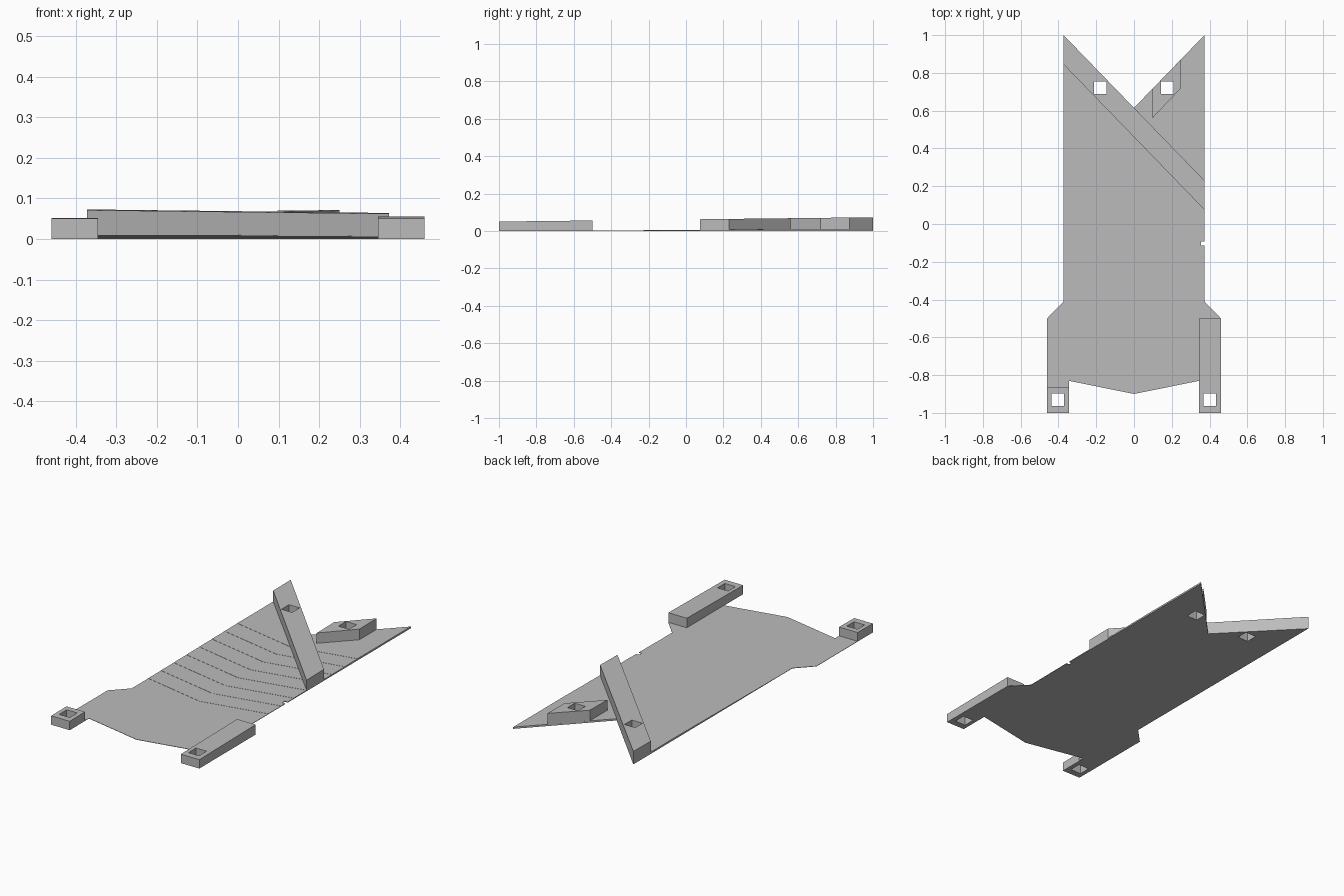
import bpy
import bmesh

if "Cube" in bpy.data.objects:
    bpy.data.objects.remove(bpy.data.objects["Cube"])

grey = bpy.data.materials.new("plain grey")
grey.use_nodes = True
grey.diffuse_color = (0.5, 0.5, 0.5, 1)
grey.node_tree.nodes["Principled BSDF"].inputs["Base Color"].default_value = (0.5, 0.5, 0.5, 1)


def bar_top(y):
    """Height of the gently rising plane shared by all raised bars."""
    return 0.0615 + 0.0115 * y


def prism(name, outline, bottom, top):
    """Extrude an outline; top is a height or a function of y."""
    bm = bmesh.new()
    base = bm.faces.new([bm.verts.new((x, y, bottom)) for x, y in outline])
    extruded = bmesh.ops.extrude_face_region(bm, geom=[base])["geom"]
    for v in extruded:
        if isinstance(v, bmesh.types.BMVert):
            v.co.z = top(v.co.y) if callable(top) else top
    bmesh.ops.recalc_face_normals(bm, faces=bm.faces)
    mesh = bpy.data.meshes.new(name)
    bm.to_mesh(mesh)
    bm.free()
    mesh.materials.append(grey)
    obj = bpy.data.objects.new(name, mesh)
    bpy.context.scene.collection.objects.link(obj)
    return obj


def box_outline(x0, x1, y0, y1):
    return [(x0, y0), (x1, y0), (x1, y1), (x0, y1)]


W, F, L = 0.373, 0.46, 0.345   # body half width, foot outer and inner edges
parts = []

# Base plate with two feet, pointed front and forked back
right_half = [(0, -0.9), (L, -0.83), (L, -1), (F, -1), (F, -0.5),
              (W, -0.41), (W, 1)]
left_half = [(-x, y) for x, y in reversed(right_half[1:])]
parts.append(prism("base_plate", right_half + [(0, 0.615)] + left_half, 0, 0.002))

# Thin chevron layers that step up towards the back
for i in range(8):
    y = -0.34 + 0.113 * i
    z = 0.002 + 0.001 * i
    outline = [(-W, y + 0.076), (0, y), (W, y + 0.076),
               (W, 1), (0, 0.615), (-W, 1)]
    parts.append(prism(f"chevron_layer_{i + 1}", outline, z, z + 0.001))

# Raised bars and blocks
parts += [
    prism("diagonal_bar", [(-W, 0.845), (W, 0.075), (W, 0.23), (0, 0.615), (-W, 1)],
          0.005, bar_top),
    prism("back_block", [(0.097, 0.56), (0.25, 0.72), (0.25, 0.873), (0.097, 0.715)],
          0.005, bar_top),
    prism("front_long_bar", box_outline(L, F, -1, -0.5), 0.001, bar_top),
    prism("front_short_block", box_outline(-F, -L, -1, -0.865), 0.001, bar_top),
]

# Square peg holes and a small edge notch, cut through everything
H = 0.033
holes = [box_outline(x - H, x + H, y - H, y + H)
         for x, y in [(-0.179, 0.722), (0.175, 0.722), (-0.403, -0.93), (0.4, -0.93)]]
holes.append(box_outline(W - 0.018, W + 0.02, -0.115, -0.092))
for outline in holes:
    cutter = prism("hole_cutter", outline, -0.1, 0.2)
    cutter.hide_render = True
    xs, ys = zip(*outline)
    for obj in parts:
        px = [v.co.x for v in obj.data.vertices]
        py = [v.co.y for v in obj.data.vertices]
        if max(px) < min(xs) or min(px) > max(xs) or max(py) < min(ys) or min(py) > max(ys):
            continue
        cut = obj.modifiers.new("hole", "BOOLEAN")
        cut.operation = "DIFFERENCE"
        cut.solver = "EXACT"
        cut.object = cutter
        bpy.context.view_layer.objects.active = obj
        bpy.ops.object.modifier_apply(modifier=cut.name)
    bpy.data.objects.remove(cutter)
